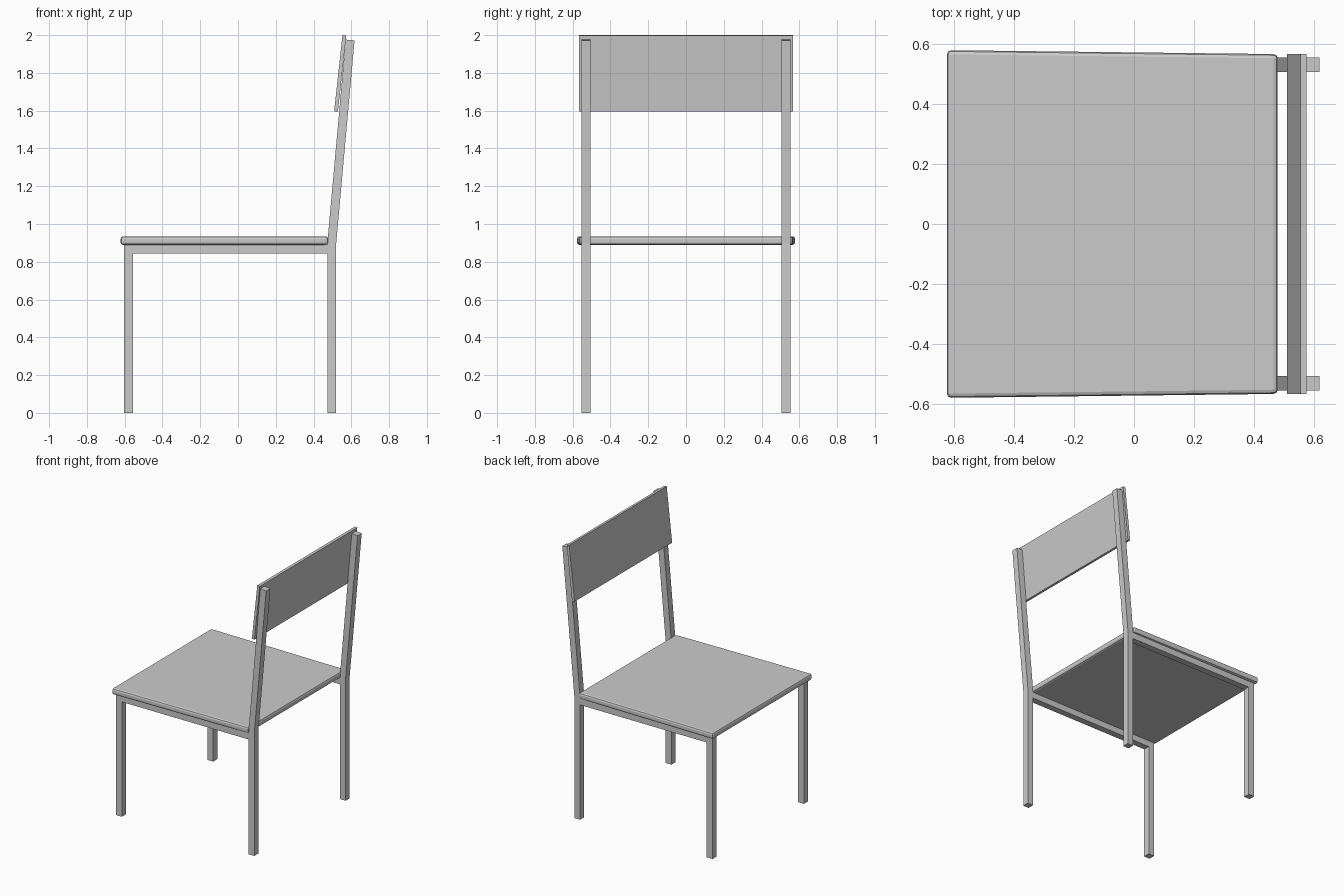
import bpy
import bmesh
from mathutils import Vector

cube = bpy.data.objects.get("Cube")
if cube:
    bpy.data.objects.remove(cube, do_unlink=True)

grey = bpy.data.materials.new("light_grey")
grey.use_nodes = True
colour = (0.6, 0.6, 0.6, 1)
grey.diffuse_color = colour
grey.node_tree.nodes["Principled BSDF"].inputs["Base Color"].default_value = colour


def extrude(name, outline, axis, start, end):
    """Extrude a 2D outline along y (outline in x, z) or z (outline in x, y)."""
    def place(a, b, d):
        return (a, d, b) if axis == "y" else (a, b, d)
    bm = bmesh.new()
    face = bm.faces.new([bm.verts.new(place(a, b, start)) for a, b in outline])
    made = bmesh.ops.extrude_face_region(bm, geom=[face])["geom"]
    shift = Vector(place(0, 0, end - start))
    bmesh.ops.translate(bm, vec=shift, verts=[v for v in made if isinstance(v, bmesh.types.BMVert)])
    bmesh.ops.recalc_face_normals(bm, faces=bm.faces)
    mesh = bpy.data.meshes.new(name)
    bm.to_mesh(mesh)
    bm.free()
    mesh.materials.append(grey)
    obj = bpy.data.objects.new(name, mesh)
    bpy.context.collection.objects.link(obj)
    return obj


def rect(x0, x1, z0, z1):
    return [(x0, z0), (x1, z0), (x1, z1), (x0, z1)]


# Side frames: front leg, seat rail, and back leg bent into the back post
back_leg = [(0.473, 0), (0.52, 0), (0.52, 0.9), (0.617, 1.972), (0.57, 1.976), (0.473, 0.9)]
for side, s in (("left", 1), ("right", -1)):
    inner, outer = s * 0.506, s * 0.554
    extrude("front_leg_" + side, rect(-0.604, -0.556, 0, 0.891), "y", inner, outer)
    extrude("seat_rail_" + side, rect(-0.556, 0.473, 0.843, 0.891), "y", inner, outer)
    extrude("back_leg_" + side, back_leg, "y", inner, outer)

# Seat: slightly tapered slab with rounded edges
seat = extrude("seat", [(-0.622, -0.578), (0.478, -0.565), (0.478, 0.565), (-0.622, 0.578)],
               "z", 0.889, 0.935)
bevel = seat.modifiers.new("rounded_edges", "BEVEL")
bevel.width = 0.014
bevel.segments = 2

# Backrest: thin tilted panel in front of the posts
extrude("backrest", [(0.509, 1.597), (0.529, 1.595), (0.573, 1.998), (0.553, 2.0)],
        "y", -0.566, 0.566)
